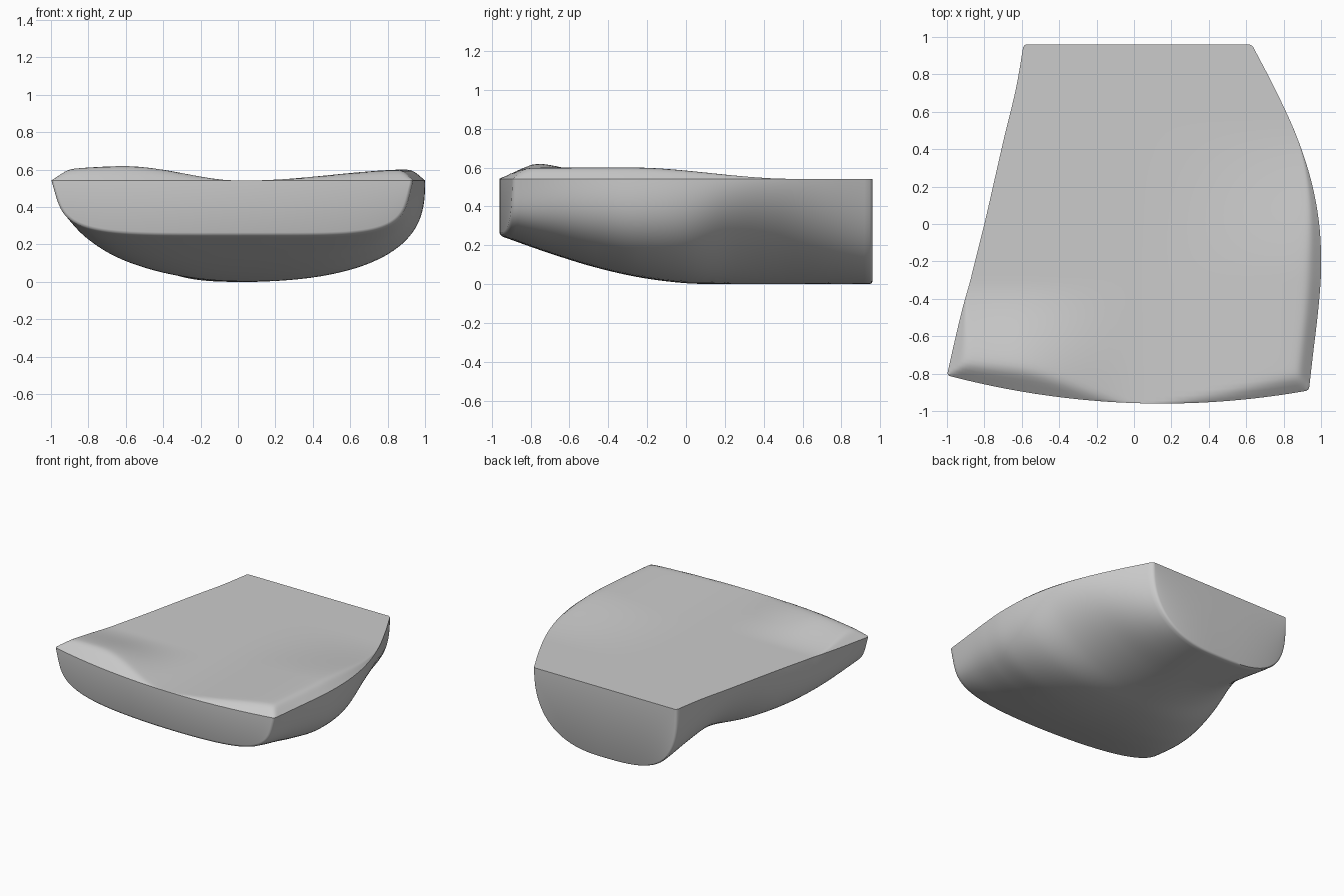
import bpy, bmesh, math

cube = bpy.data.objects.get("Cube")
if cube:
    bpy.data.objects.remove(cube)

# Key values at even steps from the back to the front
BACK, FRONT, RIM = 0.96, -0.96, 0.542
LEFT = [.63, .755, .865, .945, .99, 1.0, .985, .96, .935]
RIGHT = [.59, .632, .69, .745, .80, .86, .915, .96, 1.0]
KEEL = [0, 0, 0, 0, .005, .035, .09, .165, .25]
ROUND_L = [2.5, 2.1, 1.85, 1.95, 2.5, 2.8, 3.0, 3.6, 5.0]
ROUND_R = [3.2, 2.4, 1.9, 1.95, 2.5, 2.9, 3.3, 4.0, 5.0]
MID_X = 0.05
COLS, ROWS = 80, 72


def sample(keys, y):
    """Smooth curve through the key values."""
    f = (BACK - y) / (BACK - FRONT) * (len(keys) - 1)
    i = min(int(f), len(keys) - 2)
    t = f - i
    b, c = keys[i], keys[i + 1]
    a = keys[i - 1] if i else 2 * b - c
    d = keys[i + 2] if i + 2 < len(keys) else 2 * c - b
    return b + t / 2 * (c - a + t * (2 * a - 5 * b + 4 * c - d + t * (3 * (b - c) + d - a)))


def smooth(v, lo, hi):
    t = max(0, min(1, (v - lo) / (hi - lo)))
    return t * t * (3 - 2 * t)


def soft_min(a, b):
    return a * b / (a ** 6 + b ** 6) ** (1 / 6) if a > 0 and b > 0 else 0


def lip(x, y, side, front):
    """Raised front corners, bevelled down to the rim."""
    right = (.085 * smooth(-x, .0, .62) - .02 * smooth(-x, .6, 1)) * smooth(-y, .3, .9)
    left = .06 * smooth(x, .05, .95) * smooth(-y, -.55, .3)
    slope = soft_min(.85 * side, .68 * front)
    return soft_min(max(right, left), slope)


def section(bm, y, inset):
    """One cross-section: a top row and a bottom row sharing their end points."""
    left, right = sample(LEFT, y) - inset, sample(RIGHT, y) - inset
    depth = RIM - max(0, sample(KEEL, y)) - inset
    bend = max(0, min(1, (-.3 - y) / .66))
    taper = .08 * smooth(-y, .2, .96)

    def place(x, z):
        return bm.verts.new((x, y + bend * .114 * (x - .15) ** 2, z))

    top, bottom = [], []
    for j in range(COLS + 1):
        s = math.sin(math.pi / 2 * (2 * j / COLS - 1))
        u = math.sin(math.pi / 2 * s)
        n = sample(ROUND_L if u > 0 else ROUND_R, y)
        reach = u * (left - MID_X if u > 0 else right + MID_X)
        x = MID_X + reach
        fall = max(0, 1 - abs(u) ** n) ** (1 / n)
        v = place(x, RIM + lip(x, y, min(left - x, x + right), y - FRONT))
        top.append(v)
        end = j in (0, COLS)
        bottom.append(v if end else place(MID_X + reach * (1 - taper * fall), RIM - depth * fall))
    return top, bottom


def strip(bm, a, b):
    for j in range(COLS):
        quad = list(dict.fromkeys((a[j], a[j + 1], b[j + 1], b[j])))
        bm.faces.new(quad)


# Solid lofted body with softened ends
bm = bmesh.new()
stations = [(BACK, .014), (BACK - .005, .005)]
stations += [(.945 - 1.89 * i / ROWS, 0) for i in range(ROWS + 1)]
stations += [(FRONT + .005, .005), (FRONT, .014)]
rings = [section(bm, y, inset) for y, inset in stations]
for (t0, b0), (t1, b1) in zip(rings, rings[1:]):
    strip(bm, t0, t1)
    strip(bm, b1, b0)
for t, b in (rings[0], rings[-1]):
    strip(bm, t, b)
bmesh.ops.recalc_face_normals(bm, faces=bm.faces)
mesh = bpy.data.meshes.new("body")
bm.to_mesh(mesh)
bm.free()
body = bpy.data.objects.new("body", mesh)
bpy.context.collection.objects.link(body)

# Plain grey
grey = bpy.data.materials.new("plain_grey")
grey.use_nodes = True
colour = (.6, .6, .6, 1)
grey.diffuse_color = colour
grey.node_tree.nodes["Principled BSDF"].inputs["Base Color"].default_value = colour
mesh.materials.append(grey)

bpy.ops.object.select_all(action="DESELECT")
body.select_set(True)
bpy.context.view_layer.objects.active = body
bpy.ops.object.shade_smooth_by_angle(angle=math.radians(35))
